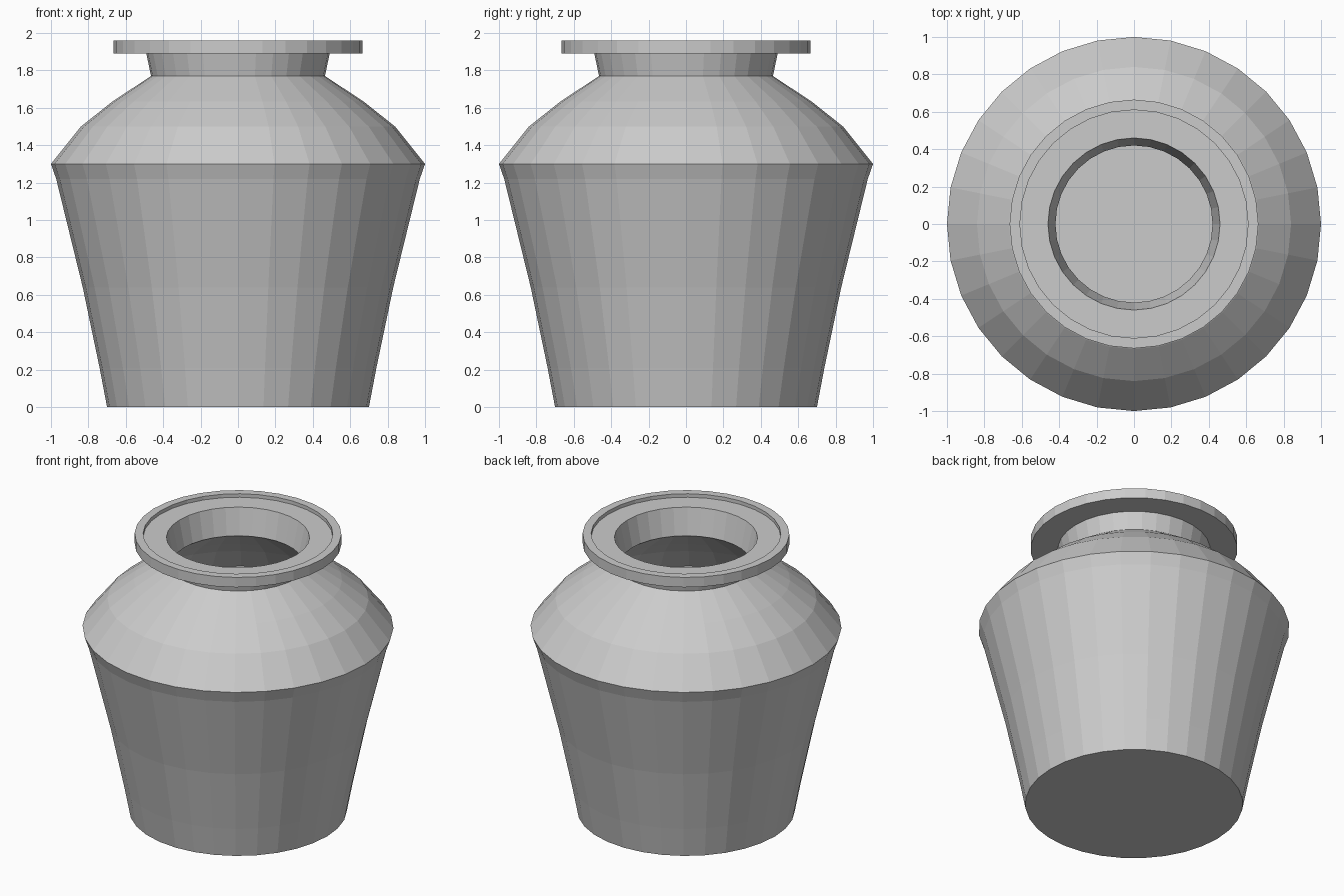
import bpy
import bmesh
import math

cube = bpy.data.objects.get("Cube")
if cube:
    bpy.data.objects.remove(cube, do_unlink=True)

SIDES = 32

# Single clay colour
clay = bpy.data.materials.new("grey clay")
clay.use_nodes = True
colour = (0.6, 0.6, 0.6, 1.0)
clay.diffuse_color = colour
clay.node_tree.nodes["Principled BSDF"].inputs["Base Color"].default_value = colour


def lathe(name, profile, material):
    """Turn a (radius, height) profile around the z axis into a faceted solid."""
    bm = bmesh.new()
    verts = [bm.verts.new((r, 0, z)) for r, z in profile]
    edges = [bm.edges.new(pair) for pair in zip(verts, verts[1:])]
    bmesh.ops.spin(bm, geom=verts + edges, cent=(0, 0, 0), axis=(0, 0, 1),
                   angle=math.tau, steps=SIDES, use_merge=False)
    bmesh.ops.remove_doubles(bm, verts=bm.verts, dist=0.0005)
    bmesh.ops.recalc_face_normals(bm, faces=bm.faces)
    mesh = bpy.data.meshes.new(name)
    bm.to_mesh(mesh)
    bm.free()
    mesh.materials.append(material)
    obj = bpy.data.objects.new(name, mesh)
    bpy.context.collection.objects.link(obj)
    return obj


# Outside: tapered belly, rounded shoulder, flared neck
belly = [(0, 0), (0.70, 0), (0.74, 0.21), (0.83, 0.64), (0.972, 1.22), (1.0, 1.3)]
shoulder = [(0.84, 1.5), (0.67, 1.635), (0.465, 1.77)]
neck = [(0.49, 1.89)]

# Broad lip with a shallow seat for a lid
lip = [(0.665, 1.89), (0.665, 1.96), (0.61, 1.96), (0.61, 1.935), (0.46, 1.935)]

# Hollow inside, following the wall at an even thickness
inside = [(0.42, 1.75), (0.64, 1.59), (0.80, 1.465), (0.945, 1.29),
          (0.925, 1.22), (0.785, 0.64), (0.695, 0.21), (0.66, 0.05), (0, 0.05)]

lathe("jar", belly + shoulder + neck + lip + inside, clay)
